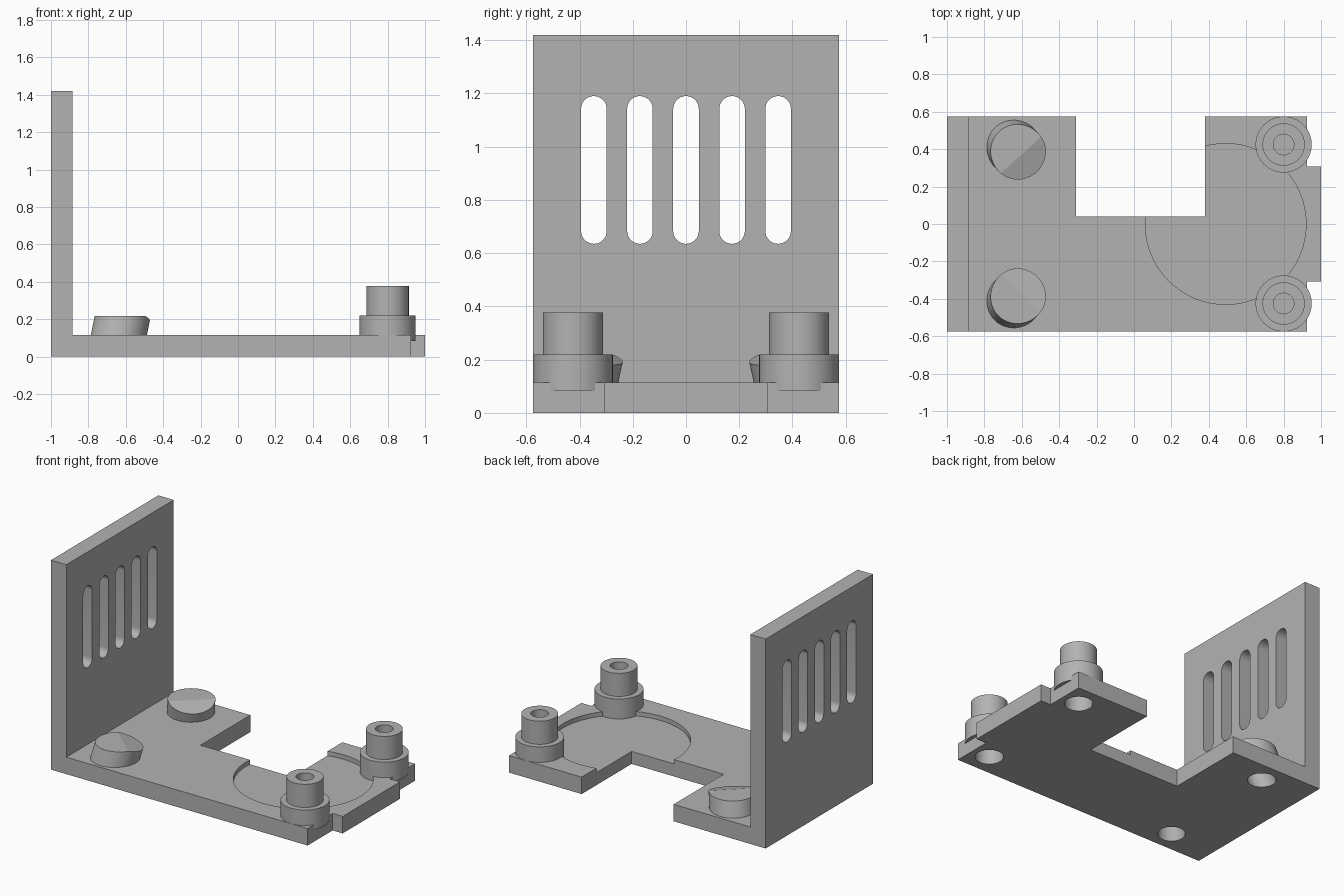
import bpy, bmesh, math
from mathutils import Vector

if "Cube" in bpy.data.objects:
    bpy.data.objects.remove(bpy.data.objects["Cube"])

grey = bpy.data.materials.new("plain grey")
grey.diffuse_color = (0.45, 0.45, 0.45, 1)
grey.use_nodes = True
grey.node_tree.nodes["Principled BSDF"].inputs["Base Color"].default_value = grey.diffuse_color
SEG = 64


def finish(name, bm):
    bmesh.ops.recalc_face_normals(bm, faces=bm.faces)
    me = bpy.data.meshes.new(name)
    bm.to_mesh(me)
    bm.free()
    ob = bpy.data.objects.new(name, me)
    bpy.context.collection.objects.link(ob)
    me.materials.append(grey)
    return ob


def prism(name, pts, vec):
    """Closed outline pushed along a vector."""
    bm = bmesh.new()
    face = bm.faces.new([bm.verts.new(p) for p in pts])
    ret = bmesh.ops.extrude_face_region(bm, geom=[face])
    verts = [v for v in ret["geom"] if isinstance(v, bmesh.types.BMVert)]
    bmesh.ops.translate(bm, verts=verts, vec=vec)
    return finish(name, bm)


def cylinder(name, start, end, r):
    """Round bar between two points."""
    a, b = Vector(start), Vector(end)
    bm = bmesh.new()
    bmesh.ops.create_cone(bm, cap_ends=True, segments=SEG, radius1=r, radius2=r,
                          depth=(b - a).length)
    rot = (b - a).to_track_quat('Z', 'Y').to_matrix()
    bmesh.ops.rotate(bm, verts=bm.verts, matrix=rot)
    bmesh.ops.translate(bm, verts=bm.verts, vec=(a + b) / 2)
    return finish(name, bm)


def cut(ob, cutters):
    """Subtract the cutters and throw them away."""
    bpy.context.view_layer.objects.active = ob
    for c in cutters:
        mod = ob.modifiers.new("cut", 'BOOLEAN')
        mod.operation, mod.solver, mod.object = 'DIFFERENCE', 'EXACT', c
        bpy.ops.object.modifier_apply(modifier=mod.name)
    for c in cutters:
        bpy.data.objects.remove(c)


T, W, H = 0.115, 0.575, 1.42
parts = []

# L-shaped bracket halves: base plate with square notch and end tab
outline = [(-1, -W), (0.925, -W), (0.925, -0.307), (1, -0.307), (1, 0.307),
           (0.925, 0.307), (0.925, W), (0.38, W), (0.38, 0.04), (-0.31, 0.04),
           (-0.31, W), (-1, W)]
plate = prism("base_plate", [(x, y, 0) for x, y in outline], (0, 0, T))
parts.append(plate)

# upright wall with rounded slots
wall = prism("back_wall", [(-1, -W, T), (-1, W, T), (-1, W, H), (-1, -W, H)], (0.115, 0, 0))
slots = []
for i in range(-2, 3):
    pts = []
    for zc, a0 in ((1.142, 0), (0.683, math.pi)):
        for k in range(17):
            a = a0 + math.pi * k / 16
            pts.append((-1.1, 0.173 * i + 0.048 * math.cos(a), zc + 0.048 * math.sin(a)))
    slots.append(prism("slot", pts, (0.4, 0, 0)))
cut(wall, slots)
parts.append(wall)

# shallow round recess in the plate
plate_cuts = [cylinder("recess", (0.49, 0, 0.085), (0.49, 0, 0.3), 0.43)]

for s, side in ((-1, "front"), (1, "rear")):
    # stepped boss with a screw hole on top and a socket underneath
    y = s * 0.425
    bm = bmesh.new()
    prof = [(0, 0.085), (0.15, 0.085), (0.15, 0.22), (0.113, 0.22), (0.113, 0.377),
            (0.055, 0.377), (0.055, 0.2), (0, 0.2)]
    vs = [bm.verts.new((r, 0, z)) for r, z in prof]
    es = [bm.edges.new(p) for p in zip(vs, vs[1:])]
    bmesh.ops.spin(bm, geom=vs + es, axis=(0, 0, 1), cent=(0, 0, 0),
                   angle=math.tau, steps=SEG)
    bmesh.ops.remove_doubles(bm, verts=bm.verts, dist=1e-4)
    bmesh.ops.translate(bm, verts=bm.verts, vec=(0.8, y, 0))
    boss = finish(side + "_boss", bm)

    def socket():
        return cylinder("socket", (0.8, y, -0.1), (0.8, y, 0.15), 0.087)
    cut(boss, [socket()])
    plate_cuts.append(socket())
    parts.append(boss)

    # leaning stud, its high half trimmed level, hollow underneath
    axis = Vector((0.2, -0.22 * s, 1))
    foot = Vector((-0.66, 0.43 * s, 0))
    stud = cylinder(side + "_stud", foot + axis * 0.07, foot + axis * 0.222, 0.147)
    trim = prism("trim", [(-1, -1, 0.217), (0, -1, 0.217), (0, 1, 0.217), (-1, 1, 0.217)],
                 (0, 0, 0.3))

    def bore():
        return cylinder("bore", foot - axis * 0.1, foot + axis * 0.16, 0.084)
    cut(stud, [trim, bore()])
    plate_cuts.append(bore())
    parts.append(stud)

cut(plate, plate_cuts)

# smooth round walls, crisp edges
bpy.ops.object.select_all(action='DESELECT')
for ob in parts:
    ob.select_set(True)
bpy.context.view_layer.objects.active = plate
bpy.ops.object.shade_smooth_by_angle(angle=math.radians(12))
